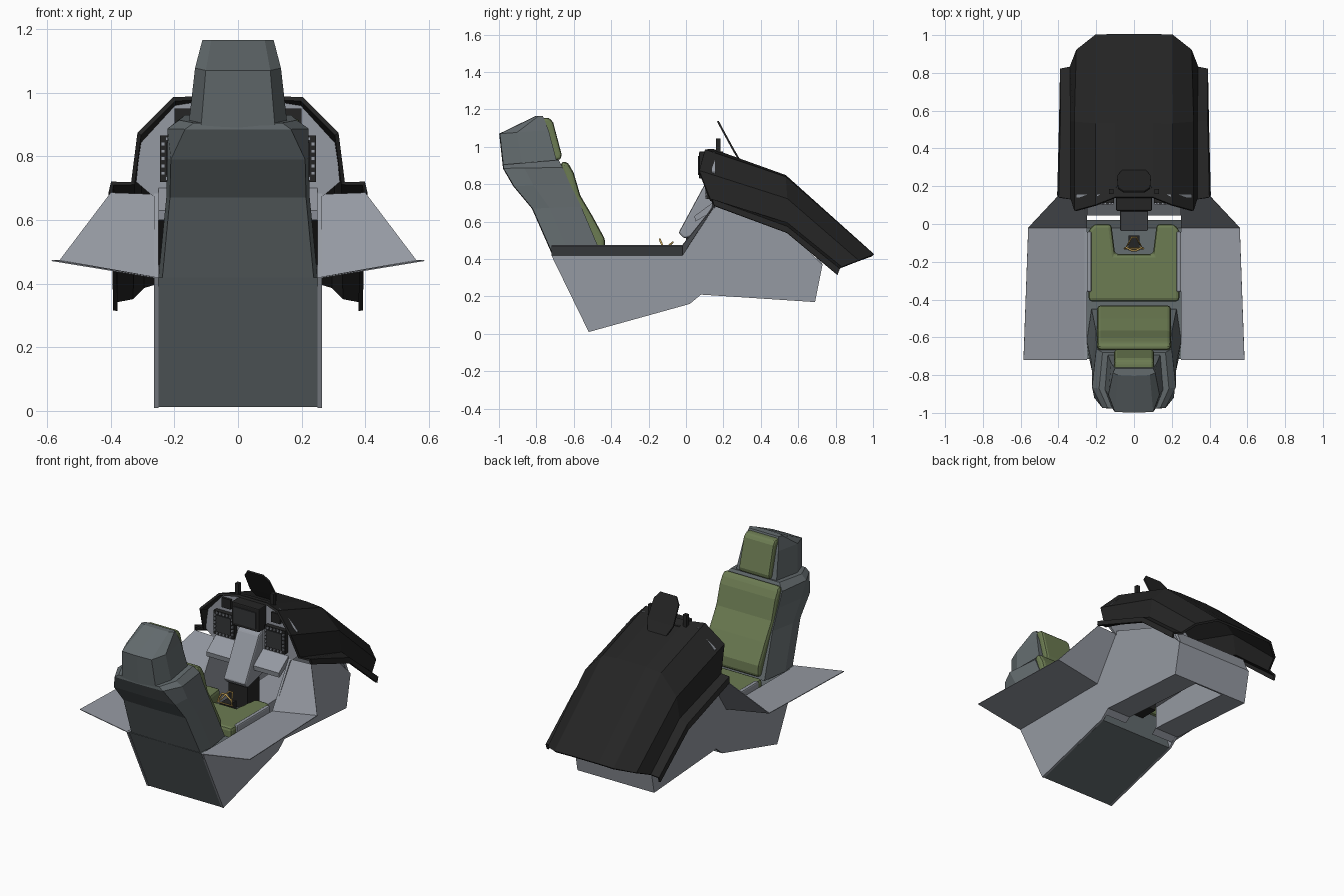
import bpy, bmesh
from mathutils import Vector

cube = bpy.data.objects.get("Cube")
if cube:
    bpy.data.objects.remove(cube, do_unlink=True)


def material(name, rgb):
    m = bpy.data.materials.new(name)
    m.use_nodes = True
    m.diffuse_color = (*rgb, 1)
    m.node_tree.nodes["Principled BSDF"].inputs["Base Color"].default_value = (*rgb, 1)
    return m


GREY = material("panel grey", (0.30, 0.32, 0.36))
SLATE = material("seat slate", (0.125, 0.147, 0.155))
GREEN = material("cushion green", (0.15, 0.20, 0.085))
BLACK = material("matte black", (0.018, 0.018, 0.018))
SCREEN = material("screen dark", (0.035, 0.037, 0.04))
YELLOW = material("handle yellow", (0.55, 0.36, 0.10))


def finish(name, bm, mat, bevel=0, solid=0):
    bmesh.ops.recalc_face_normals(bm, faces=bm.faces)
    me = bpy.data.meshes.new(name)
    bm.to_mesh(me)
    bm.free()
    me.materials.append(mat)
    ob = bpy.data.objects.new(name, me)
    bpy.context.collection.objects.link(ob)
    if solid:
        mod = ob.modifiers.new("thickness", "SOLIDIFY")
        mod.thickness, mod.offset = solid, 0
    if bevel:
        mod = ob.modifiers.new("bevel", "BEVEL")
        mod.width, mod.segments = bevel, 2
    return ob


def prism(name, pts, a, b, mat, axis="x", bevel=0):
    """Extrude an outline along x (yz outline), y (xz outline) or z (xy outline)."""
    put = {"x": lambda p, t: (t, *p), "y": lambda p, t: (p[0], t, p[1]),
           "z": lambda p, t: (*p, t)}[axis]
    bm = bmesh.new()
    lo = [bm.verts.new(put(p, a)) for p in pts]
    hi = [bm.verts.new(put(p, b)) for p in pts]
    bm.faces.new(lo)
    bm.faces.new(hi)
    for i in range(len(pts)):
        j = (i + 1) % len(pts)
        bm.faces.new((lo[i], lo[j], hi[j], hi[i]))
    return finish(name, bm, mat, bevel)


def box(name, x, y, z, mat, bevel=0):
    return prism(name, [(y[0], z[0]), (y[1], z[0]), (y[1], z[1]), (y[0], z[1])], *x, mat, bevel=bevel)


def loft(name, rings, mat, closed=True, solid=0):
    bm = bmesh.new()
    vs = [[bm.verts.new(p) for p in r] for r in rings]
    n = len(rings[0])
    for r, s in zip(vs, vs[1:]):
        for i in range(n if closed else n - 1):
            j = (i + 1) % n
            bm.faces.new((r[i], r[j], s[j], s[i]))
    if closed:
        bm.faces.new(vs[0])
        bm.faces.new(vs[-1])
    return finish(name, bm, mat, solid=solid)


def mirrored(half):
    """Mirror a row of points in x to make a full section."""
    return half + [(-x, y, z) for x, y, z in reversed(half)]


# Tub: side walls, flared sills and front end
wall = [(-.72, .42), (-.52, .01), (.02, .16), (.08, .21), (.69, .17), (.73, .37),
        (.55, .55), (.15, .70), (-.02, .42)]
for s, side in ((1, "left"), (-1, "right")):
    prism(side + "_tub_wall", wall, s * .25, s * .264, GREY)
    sill = [[(s * .262, -.72, .42), (s * .585, -.72, .473)],
            [(s * .262, -.02, .42), (s * .56, -.02, .473)],
            [(s * .262, .15, .68), (s * .40, .15, .685)]]
    loft(side + "_sill", sill, GREY, closed=False, solid=.004)
    # Footwell floor either side of the open centre channel
    prism(side + "_footwell_floor", [(.045, .185), (.08, .21), (.69, .17), (.69, .18), (.08, .22)],
          s * .1, s * .255, GREY)
    prism(side + "_channel_wall", [(.08, .21), (.69, .17), (.69, .38), (.08, .36)],
          s * .1, s * .108, GREY)
    box(side + "_side_console", sorted((s * .225, s * .25)), (-.36, -.04), (.30, .46), GREY, .008)
prism("channel_roof", [(.08, .35), (.69, .37), (.69, .38), (.08, .36)], -.108, .108, GREY)
prism("tub_front", [(.68, .17), (.69, .17), (.73, .37), (.69, .46), (.67, .46), (.715, .37)],
      -.255, .255, GREY)

# Hood: three mirrored sections with a thin shell
sections = [
    [(.40, .15, .685), (.395, .14, .715), (.33, .13, .715), (.31, .07, .87), (.20, .10, .98), (.10, .14, .983)],
    [(.39, .54, .54), (.385, .54, .57), (.33, .54, .59), (.31, .54, .72), (.20, .53, .835), (.10, .53, .843)],
    [(.385, .81, .315), (.385, .82, .345), (.335, .83, .355), (.30, .92, .39), (.20, 1, .42), (.10, 1, .422)],
]
loft("hood", [mirrored(h) for h in sections], BLACK, closed=False, solid=.014)

# Instrument panel
panel = mirrored([(.25, 0, .66), (.32, 0, .72), (.305, 0, .865), (.195, 0, .972)])
prism("instrument_panel", [(x, z) for x, y, z in panel], .14, .155, GREY, axis="y")
prism("panel_shelf", [(.045, .63), (.14, .70), (.15, .70), (.15, .66), (.05, .60)], -.25, .25, GREY)
prism("centre_console", [(-.04, .54), (-.01, .51), (.15, .55), (.15, .82), (.10, .80)],
      -.075, .075, GREY, bevel=.01)
box("console_base", (-.065, .065), (.0, .12), (.30, .53), BLACK)
box("centre_display_housing", (-.095, .095), (.07, .20), (.83, .975), BLACK, .006)
box("centre_display_face", (-.075, .075), (.064, .07), (.85, .95), SCREEN)
for s, side in ((1, "left"), (-1, "right")):
    cx = s * .175
    box(side + "_display_frame", (cx - .07, cx + .07), (.11, .14), (.72, .865), BLACK)
    box(side + "_display_face", (cx - .05, cx + .05), (.104, .11), (.742, .843), SCREEN)
    # Buttons round the display frame
    for i in range(5):
        d = -.046 + i * .023
        for x, z in ((cx + d, .73), (cx + d, .855), (cx - .061, .793 + d), (cx + .061, .793 + d)):
            box(side + "_display_button", (x - .006, x + .006), (.102, .11), (z - .006, z + .006), GREY)
    box(side + "_gauge", (s * .17 - .03, s * .17 + .03), (.125, .14), (.89, .95), BLACK)
    box(side + "_sight_post", (s * .12 - .012, s * .12 + .012), (.16, .185), (.95, 1.045), BLACK)

# Sloping sight plate above the hood
loft("sight_plate", [[(-.06, .285, .93), (.06, .285, .93)],
                     [(-.09, .25, .99), (.09, .25, .99)],
                     [(-.085, .19, 1.10), (.085, .19, 1.10)],
                     [(-.055, .17, 1.138), (.055, .17, 1.138)]], BLACK, closed=False, solid=.01)

# Seat pan and backrest shell
prism("seat_pan", [(-.715, .42), (-.52, .012), (.02, .16), (-.02, .38), (-.44, .40)], -.249, .249, SLATE)


def shell_ring(w, yb, zb, yf, zf, inset=.75):
    mid = Vector((0, yb, zb)).lerp(Vector((0, yf, zf)), .35)
    return mirrored([(w * .9, yf, zf), (w, mid.y, mid.z), (w * inset, yb, zb), (w * .01, yb - .004, zb)])


loft("backrest_shell", [shell_ring(*r) for r in (
    (.25, -.71, .42, -.45, .42, .95), (.225, -.82, .67, -.56, .68, .95),
    (.222, -.92, .79, -.62, .80, .95), (.222, -.975, .885, -.66, .89),
    (.185, -.975, .905, -.68, .93))], SLATE)
loft("headrest_shell", [shell_ring(*r) for r in (
    (.155, -.975, .89, -.69, .92), (.135, -.995, 1.07, -.735, 1.09),
    (.112, -.80, 1.165, -.765, 1.165))], SLATE)

# Cushions
prism("back_cushion", [(-.50, .42), (-.60, .66), (-.67, .89), (-.665, .925), (-.63, .915),
                       (-.60, .86), (-.565, .74), (-.50, .63), (-.435, .51), (-.43, .44)],
      -.195, .195, GREEN, bevel=.018)
prism("headrest_cushion", [(-.71, .93), (-.785, 1.155), (-.73, 1.155), (-.71, 1.13), (-.665, .96), (-.67, .93)],
      -.105, .105, GREEN, bevel=.014)
prism("seat_cushion", [(-.24, -.41), (.24, -.41), (.24, -.03), (.21, 0), (.12, 0), (.10, -.16),
                       (-.10, -.16), (-.12, 0), (-.21, 0), (-.24, -.03)],
      .36, .455, GREEN, axis="z", bevel=.018)


# Pull handle made of thin looped tube
def tube(name, pts, radius):
    cu = bpy.data.curves.new(name, "CURVE")
    cu.dimensions, cu.bevel_depth, cu.bevel_resolution = "3D", radius, 1
    sp = cu.splines.new("POLY")
    sp.points.add(len(pts) - 1)
    for p, co in zip(sp.points, pts):
        p.co = (*co, 1)
    sp.use_cyclic_u = True
    cu.materials.append(YELLOW)
    bpy.context.collection.objects.link(bpy.data.objects.new(name, cu))


tube("pull_handle", mirrored([(.05, -.13, .44), (.04, -.125, .47), (.012, -.14, .505)]), .006)
tube("pull_handle_brace", mirrored([(.045, -.13, .44), (.012, -.07, .49)]), .005)
box("handle_mount", (-.03, .03), (-.14, -.06), (.37, .44), BLACK)
